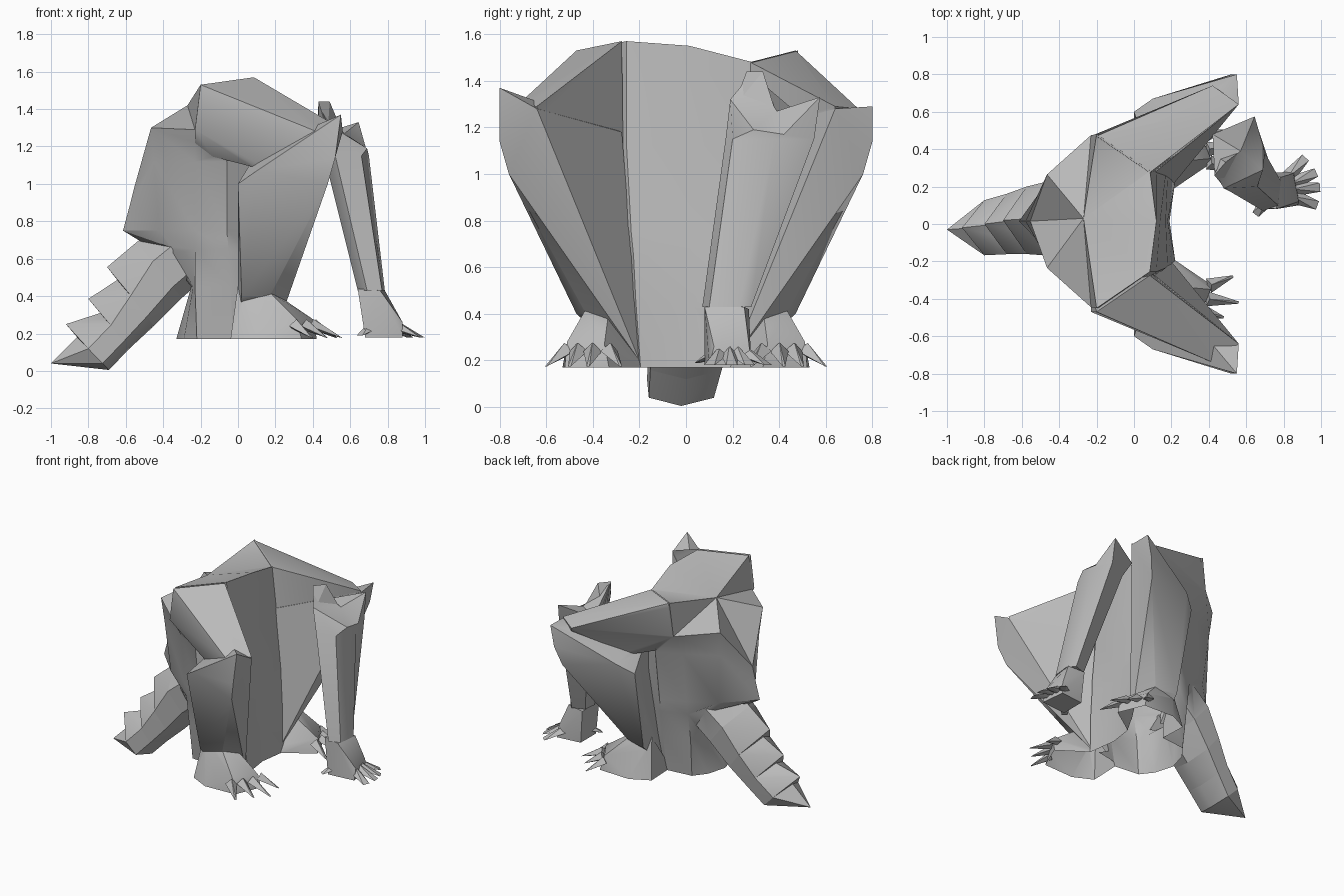
import bpy
import bmesh
import math
from mathutils import Vector

default_cube = bpy.data.objects.get("Cube")
if default_cube:
    bpy.data.objects.remove(default_cube, do_unlink=True)

# One plain colour for everything
grey = bpy.data.materials.new("plain grey")
grey.use_nodes = True
grey.diffuse_color = (.5, .5, .5, 1)
grey.node_tree.nodes["Principled BSDF"].inputs["Base Color"].default_value = grey.diffuse_color


def shade(obj, angle):
    bpy.ops.object.select_all(action='DESELECT')
    obj.select_set(True)
    bpy.context.view_layer.objects.active = obj
    bpy.ops.object.shade_smooth_by_angle(angle=math.radians(angle))


def finish(name, bm, angle=40):
    """Turn a bmesh into a named, shaded object."""
    bmesh.ops.recalc_face_normals(bm, faces=bm.faces)
    mesh = bpy.data.meshes.new(name)
    bm.to_mesh(mesh)
    bm.free()
    mesh.materials.append(grey)
    obj = bpy.data.objects.new(name, mesh)
    bpy.context.scene.collection.objects.link(obj)
    shade(obj, angle)
    return obj


def hull(name, points, side=1, angle=40):
    """Convex solid around a few corner points, optionally mirrored in y."""
    bm = bmesh.new()
    for x, y, z in points:
        bm.verts.new((x, y * side, z))
    result = bmesh.ops.convex_hull(bm, input=bm.verts)
    inside = [v for v in result["geom_interior"] if isinstance(v, bmesh.types.BMVert)]
    bmesh.ops.delete(bm, geom=inside, context='VERTS')
    return finish(name, bm, angle)


def loft(name, outlines, dent, angle=40):
    """Skin stacked rings, with a fan around a dent on top and a flat base."""
    bm = bmesh.new()
    rings = [[bm.verts.new(p) for p in outline] for outline in outlines]
    centre = bm.verts.new(dent)
    count = len(rings[0])
    for i in range(count):
        j = (i + 1) % count
        bm.faces.new((rings[0][i], rings[0][j], centre))
        for upper, lower in zip(rings, rings[1:]):
            bm.faces.new((upper[i], upper[j], lower[j], lower[i]))
    bm.faces.new(rings[-1])
    return finish(name, bm, angle)


def claw(name, base, tip, radius, side=1, blunt=.15):
    """Small wedge from a base point to a pointed or blunt tip."""
    base, tip = Vector(base), Vector(tip)
    direction = (tip - base).normalized()
    across = direction.cross(Vector((0, 0, 1))).normalized() * radius
    above = across.cross(direction)
    corners = [base + across, base - across, base + above, base - above * .5,
               tip + across * blunt, tip - across * blunt]
    hull(name, corners, side, angle=10)


def full_ring(half, middle=.015):
    """Mirror a half outline (front centre to back centre) into a closed ring."""
    left = [(x, y + middle, z) for x, y, z in half]
    right = [(x, middle - y, z) for x, y, z in reversed(half[1:-1])]
    return left + right


def level(height, outline):
    return [(x, y, height) for x, y in outline]


# Torso: stacked outlines, with one front corner of the rim higher than the other
outlines = [full_ring(half) for half in (
    [(.12, 0, 1.55), (.085, .27, 1.48), (-.2, .465, 1.53),
     (-.23, .46, 1.29), (-.465, .25, 1.3), (-.555, 0, .98)],
    level(1.12, [(.14, 0), (.12, .27), (-.06, .43), (-.23, .35), (-.45, .23)]) + [(-.58, 0, .88)],
    level(.75, [(.16, 0), (.17, .25), (-.06, .38), (-.23, .31), (-.42, .2), (-.615, 0)]),
    level(.65, [(.17, 0), (.18, .24), (-.05, .35), (-.23, .29), (-.36, .18), (-.45, 0)]),
    level(.45, [(.18, 0), (.2, .23), (-.04, .31), (-.23, .26), (-.24, .15), (-.25, 0)]),
    level(.17, [(.19, 0), (.22, .21), (-.03, .25), (-.22, .23), (-.29, .14), (-.33, 0)]),
)]
x, y, z = outlines[0][-1]
outlines[0][-1] = (x, y, z + .09)
body = loft("body", outlines, (-.27, .03, 1.42))

# Legs: raised thigh, wedge-shaped shin, flat foot and claws
limbs = []
claws = [((.4, .33), (.53, .28)), ((.39, .4), (.56, .42)),
         ((.35, .46), (.48, .5)), ((.3, .51), (.4, .6))]
for label, side in (("left", 1), ("right", -1)):
    inner_rise = 1.525 - .045 * side
    knee_rise = 1.33 - .04 * side
    limbs.append(hull(label + "_thigh", [
        (-.2, .47, 1.53), (.085, .275, inner_rise), (.42, .74, 1.28), (.56, .64, 1.29),
        (-.23, .47, 1.29), (-.23, .35, 1.17), (.12, .52, 1.08),
        (.1, .27, 1.1), (.5, .64, 1.12)], side))
    limbs.append(hull(label + "_shin", [
        (.55, .8, knee_rise), (.56, .64, 1.28), (.1, .67, 1.07), (0, .6, 1),
        (.52, .8, 1.14), (.48, .76, 1), (.11, .275, 1.18),
        (0, .4, .45), (.02, .47, .4), (.17, .43, .4), (.19, .33, .42),
        (.2, .2, .2), (0, .25, .2)], side))
    limbs.append(hull(label + "_foot", [
        (0, .4, .46), (.17, .43, .42), (.19, .33, .42), (-.04, .46, .17),
        (.1, .53, .17), (.2, .18, .17), (-.03, .22, .17),
        (.42, .33, .17), (.34, .52, .17), (.41, .35, .27), (.31, .51, .28)], side))
    for i, (base, tip) in enumerate(claws):
        claw(f"{label}_foot_claw_{i}", (*base, .24), (*tip, .175), .04, side)


# Tail: overlapping segments, each ending in a ridge spike
def tail_ring(top, bottom, width, middle):
    """Six-sided section between a ridge point and a belly point."""
    (tx, tz), (bx, bz) = top, bottom
    ring = [(tx, middle, tz), (bx, middle, bz)]
    for share, reach in ((.35, .95), (.8, .9)):
        x, z = tx + (bx - tx) * share, tz + (bz - tz) * share
        ring += [(x, middle + width * reach, z), (x, middle - width * reach, z)]
    return ring


sections = [
    tail_ring((-.4, .8), (-.14, .53), .22, .03),
    tail_ring((-.54, .69), (-.3, .39), .21, .03),
    tail_ring((-.64, .49), (-.45, .24), .19, .02),
    tail_ring((-.735, .31), (-.58, .12), .17, 0),
    tail_ring((-.86, .18), (-.69, .005), .155, -.02),
]
spikes = [[], [(-.7, .02, .555)], [(-.8, 0, .385)], [(-.92, -.02, .25)]]
for i, spike in enumerate(spikes):
    limbs.append(hull(f"tail_segment_{i}", sections[i] + sections[i + 1] + spike))
limbs.append(hull("tail_tip", sections[-1] + [(-1, -.03, .04), (-.75, -.02, .03)]))

# Merge legs and tail into the torso and leave the underside open
bpy.context.view_layer.objects.active = body
for limb in limbs:
    union = body.modifiers.new("join", 'BOOLEAN')
    union.operation = 'UNION'
    union.solver = 'EXACT'
    union.object = limb
    bpy.ops.object.modifier_apply(modifier=union.name)
    bpy.data.objects.remove(limb, do_unlink=True)
bm = bmesh.new()
bm.from_mesh(body.data)
soles = [f for f in bm.faces
         if f.normal.z < -.9 and abs(f.calc_center_median().z - .17) < .01]
bmesh.ops.delete(bm, geom=soles, context='FACES')
bm.to_mesh(body.data)
bm.free()
shade(body, 40)

# Separate forearm with a jagged, dented upper end
loft("forearm", [
    [(.43, .28, 1.43), (.48, .19, 1.32), (.69, .29, 1.19),
     (.69, .42, 1.17), (.645, .575, 1.33), (.42, .48, 1.26)],
    level(1.15, [(.46, .28), (.52, .17), (.66, .2), (.7, .38), (.65, .55), (.48, .45)]),
    level(.43, [(.64, .15), (.69, .07), (.77, .1), (.785, .23), (.74, .28), (.65, .25)]),
], (.57, .39, 1.27))
hull("forearm_stump", [
    (.43, .26, 1.44), (.49, .33, 1.44), (.43, .37, 1.25),
    (.57, .39, 1.25), (.48, .2, 1.28)], angle=10)

# Hand: wrist, palm and fanned fingers
hull("hand", [
    (.64, .1, .44), (.76, .08, .43), (.785, .25, .43), (.66, .27, .42),
    (.68, .08, .18), (.68, .26, .18), (.88, .1, .18), (.86, .28, .18),
    (.88, .12, .26), (.85, .27, .27)])
wrist = Vector((.76, .18, .23))
for i, degrees in enumerate((-20, 4, 24, 48)):
    heading = Vector((math.cos(math.radians(degrees)), math.sin(math.radians(degrees)), 0))
    drop = Vector((0, 0, -.05))
    claw(f"finger_{i}", wrist + heading * .08, wrist + heading * .235 + drop, .04, blunt=.6)
claw("thumb", (.72, .14, .23), (.65, .05, .19), .04, blunt=.5)
